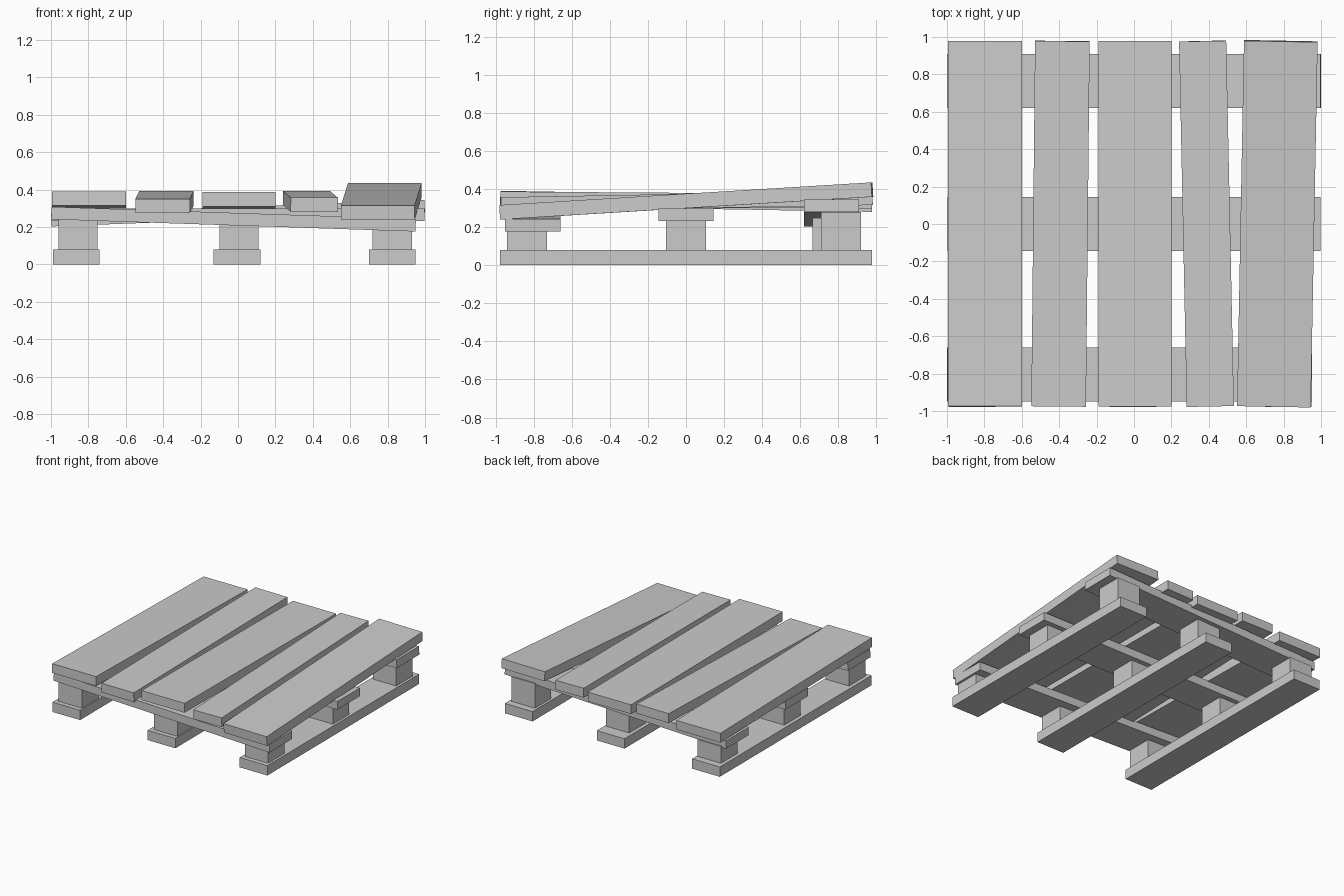
import bpy
from mathutils import Vector, Matrix

if "Cube" in bpy.data.objects:
    bpy.data.objects.remove(bpy.data.objects["Cube"])


def board(name, a, b, width, thick):
    """Straight plank whose centre line runs from a to b."""
    a, b = Vector(a), Vector(b)
    along = (b - a).normalized()
    side = Vector((0, 0, 1)).cross(along).normalized()
    up = along.cross(side)
    rot = Matrix((along, side, up)).transposed().to_4x4()
    bpy.ops.mesh.primitive_cube_add(size=1)
    ob = bpy.context.object
    ob.name = name
    ob.data.transform(Matrix.Diagonal(((b - a).length, width, thick, 1)))
    ob.matrix_world = Matrix.Translation((a + b) / 2) @ rot
    return ob


# Bottom runners
for name, x in (("left", -0.865), ("middle", -0.005), ("right", 0.825)):
    board(name + "_runner", (x, -0.978, 0.04), (x, 0.978, 0.04), 0.25, 0.08)

# Cross boards: y, left x, left centre z, right x, right centre z
cross = {
    "front": (-0.805, -0.998, 0.275, 0.95, 0.21),
    "middle": (0.0, -0.998, 0.265, 0.998, 0.265),
    "back": (0.765, -0.998, 0.237, 0.998, 0.312),
}
for name, (y, xl, zl, xr, zr) in cross.items():
    board(name + "_cross_board", (xl, y, zl), (xr, y, zr), 0.29, 0.067)

# Spacer blocks, each reaching up to the sloping cross board above it
for row, y in (("front", -0.835), ("middle", 0.0), ("back", 0.815)):
    _, xl, zl, xr, zr = cross[row]
    for col, x in (("left", -0.855), ("middle", 0.005), ("right", 0.825)):
        by = 0.77 if (row, col) == ("back", "middle") else y
        top = zl + (zr - zl) * (x - xl) / (xr - xl) - 0.025
        board(f"{row}_{col}_block", (x - 0.105, by, (0.08 + top) / 2),
              (x + 0.105, by, (0.08 + top) / 2), 0.21, top - 0.08)

# Deck boards: front x, back x, front centre z, back centre z, width
deck = [
    (-0.797, -0.797, 0.353, 0.318, 0.396),
    (-0.403, -0.383, 0.313, 0.354, 0.292),
    (0.006, 0.006, 0.349, 0.335, 0.39),
    (0.408, 0.367, 0.319, 0.354, 0.252),
    (0.748, 0.785, 0.278, 0.397, 0.394),
]
for i, (xf, xb, zf, zb, w) in enumerate(deck):
    board(f"deck_board_{i + 1}", (xf, -0.975, zf), (xb, 0.978, zb), w, 0.076)
